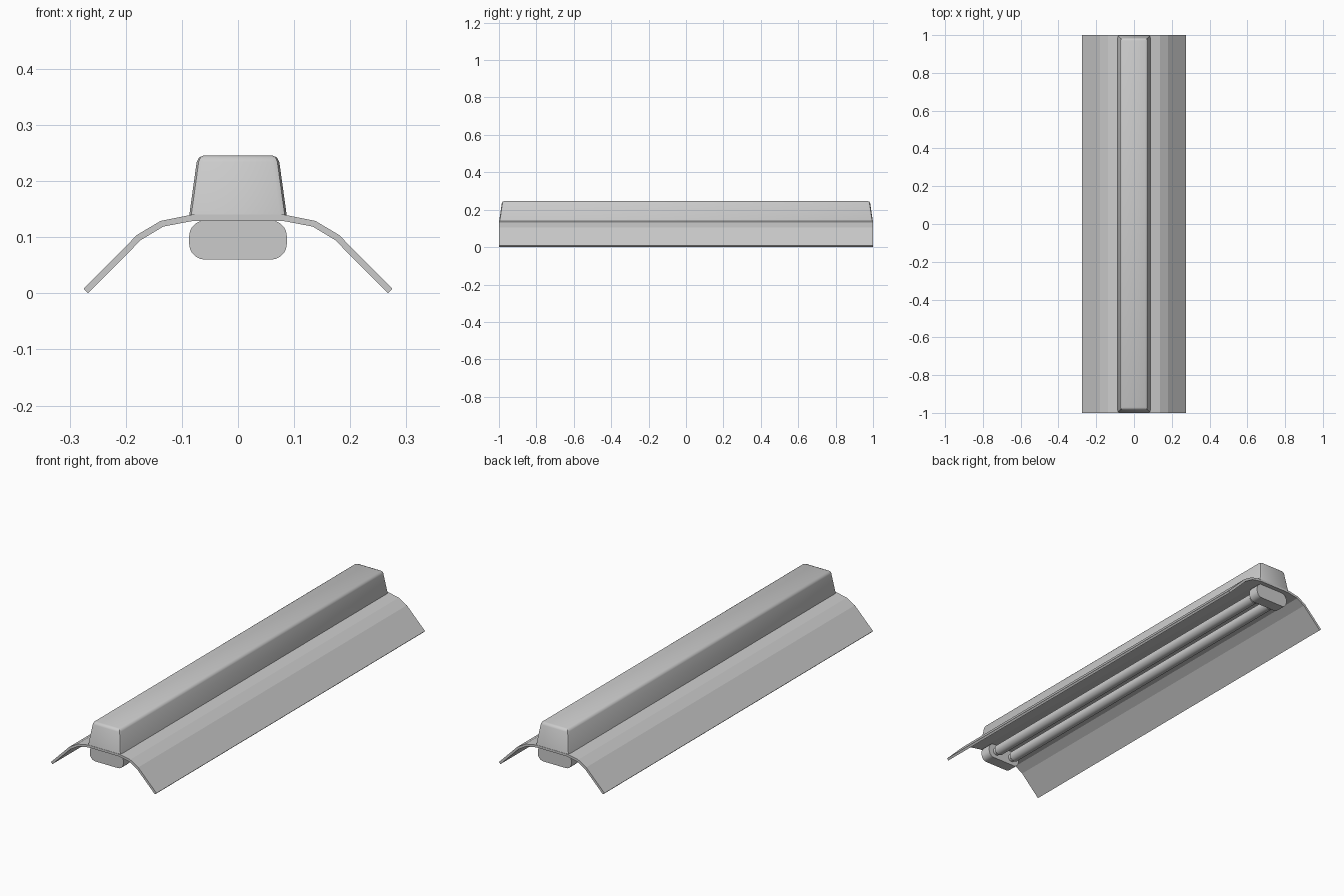
import bpy, bmesh, math
from mathutils import Matrix

if "Cube" in bpy.data.objects:
    bpy.data.objects.remove(bpy.data.objects["Cube"])


def add_object(name, bm, angle=30):
    bmesh.ops.recalc_face_normals(bm, faces=bm.faces)
    mesh = bpy.data.meshes.new(name)
    bm.to_mesh(mesh)
    bm.free()
    ob = bpy.data.objects.new(name, mesh)
    bpy.context.collection.objects.link(ob)
    bpy.ops.object.select_all(action='DESELECT')
    ob.select_set(True)
    bpy.context.view_layer.objects.active = ob
    if angle:
        bpy.ops.object.shade_smooth_by_angle(angle=math.radians(angle))
    return ob


def extrude_profile(name, pts, y0, y1, angle=30):
    """Closed xz outline extruded along y."""
    bm = bmesh.new()
    face = bm.faces.new([bm.verts.new((x, y0, z)) for x, z in pts])
    new = bmesh.ops.extrude_face_region(bm, geom=[face])['geom']
    bmesh.ops.translate(bm, vec=(0, y1 - y0, 0),
                        verts=[v for v in new if isinstance(v, bmesh.types.BMVert)])
    return add_object(name, bm, angle)


def mirrored(half):
    return half + [(-x, z) for x, z in reversed(half)]


# Folded sheet reflector
outer = mirrored([(-0.275, 0.008), (-0.18, 0.104), (-0.138, 0.129), (-0.083, 0.14)])
inner = mirrored([(-0.267, 0.0), (-0.173, 0.095), (-0.133, 0.119), (-0.08, 0.129)])
extrude_profile("reflector", outer + inner[::-1], -1, 1, 0)

# Tapered housing with softened edges, open edge at the base left sharp
bm = bmesh.new()
bmesh.ops.create_cube(bm, size=2)
for v in bm.verts:
    top = v.co.z > 0
    v.co.x *= 0.072 if top else 0.087
    v.co.y *= 0.983 if top else 0.999
    v.co.z = 0.246 if top else 0.138
edges = [e for e in bm.edges if max(v.co.z for v in e.verts) > 0.2]
bmesh.ops.bevel(bm, geom=edges, offset=0.012, segments=2, profile=0.5, affect='EDGES')
add_object("housing", bm, 40)

# Rounded lamp holders at both ends
r, hx, z0, z1 = 0.028, 0.087, 0.06, 0.13
cap = []
for i, (sx, cz) in enumerate([(1, z1 - r), (-1, z1 - r), (-1, z0 + r), (1, z0 + r)]):
    for k in range(6):
        a = math.radians(90 * i + 18 * k)
        cap.append((sx * (hx - r) + r * math.cos(a), cz + r * math.sin(a)))
extrude_profile("front_lamp_holder", cap, -0.978, -0.924)
extrude_profile("back_lamp_holder", cap, 0.924, 0.978)

# Twin tubes, with narrow necks entering the holders
tube = [(0.018, -0.93), (0.018, -0.912), (0.025, -0.905)]
tube += [(rad, -y) for rad, y in reversed(tube)]
for side, x in (("left", -0.045), ("right", 0.045)):
    bm = bmesh.new()
    rings = [[bm.verts.new((x + rad * math.cos(k * math.tau / 24), y,
                            0.095 + rad * math.sin(k * math.tau / 24)))
              for k in range(24)] for rad, y in tube]
    for a, b in zip(rings, rings[1:]):
        for k in range(24):
            j = (k + 1) % 24
            bm.faces.new((a[k], a[j], b[j], b[k]))
    bm.faces.new(rings[0])
    bm.faces.new(rings[-1])
    add_object(side + "_tube", bm)
